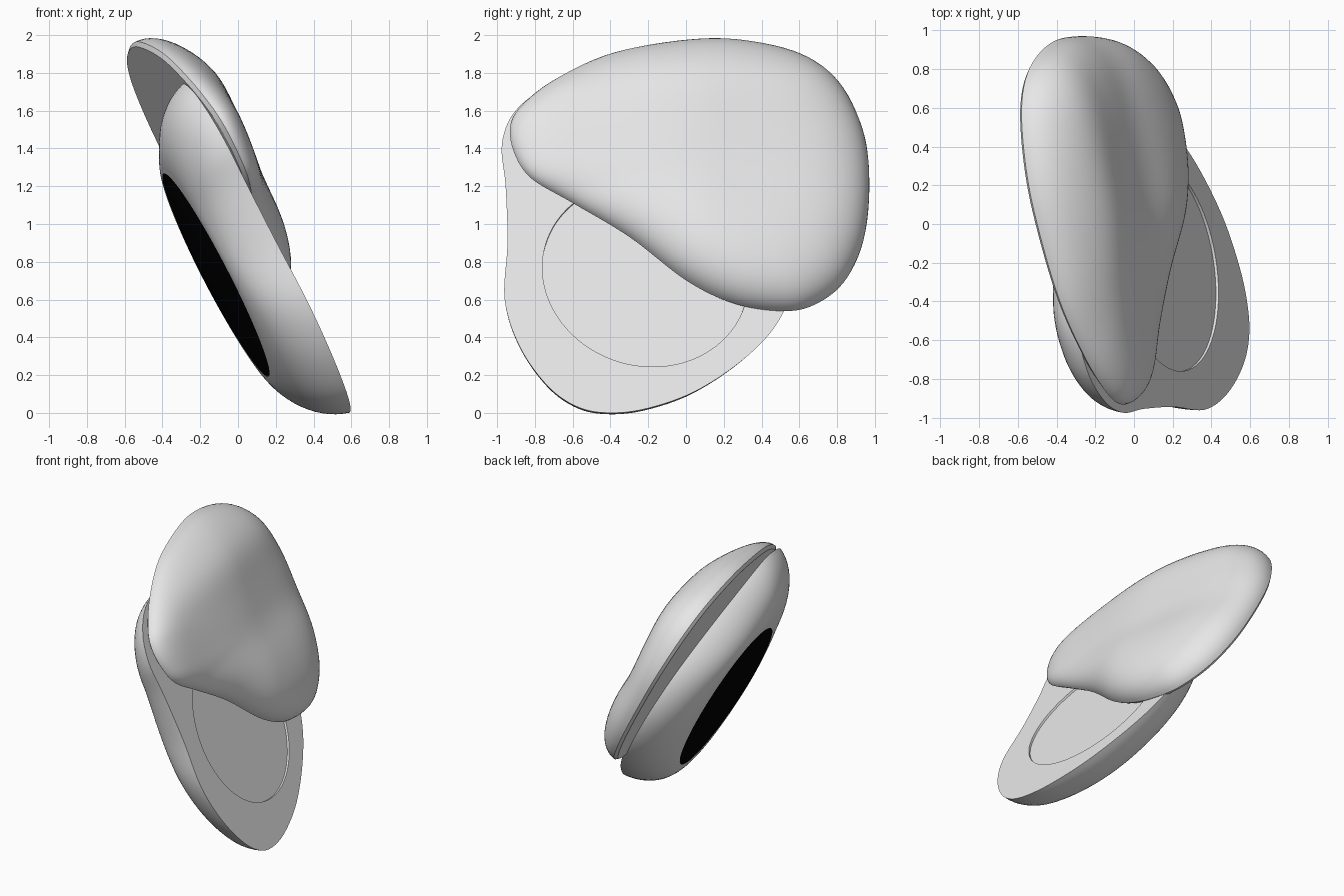
import bpy, bmesh, math
from mathutils import Vector

if "Cube" in bpy.data.objects:
    bpy.data.objects.remove(bpy.data.objects["Cube"])


def material(name, value):
    m = bpy.data.materials.new(name)
    m.diffuse_color = (value, value, value, 1)
    m.use_nodes = True
    m.node_tree.nodes["Principled BSDF"].inputs["Base Color"].default_value = m.diffuse_color
    return m


GREY = material("light grey", 0.8)
BLACK = material("black", 0.0)


def spline(pts, steps=6):
    """Closed Catmull-Rom curve through the given points."""
    out, n = [], len(pts)
    for i in range(n):
        a, b, c, d = (Vector(pts[(i + k) % n]) for k in (-1, 0, 1, 2))
        for k in range(steps):
            t = k / steps
            out.append(0.5 * (2 * b + (c - a) * t + (2 * a - 5 * b + 4 * c - d) * t * t
                              + (3 * b - a - 3 * c + d) * t ** 3))
    return out


def shell(name, outline, centre, normal, offset, side, dome, recess, black_rings=0):
    """Pear-shaped half: flat face (with optional round recess), domed on one side."""
    nrm = Vector(normal).normalized()

    def on_plane(p):
        y, z = p
        return Vector(((offset - normal[1] * y - normal[2] * z) / normal[0], y, z))

    rim = [on_plane(p) for p in spline(outline)]
    c = on_plane(centre)
    out = nrm * side

    def circle(r, depth):
        return [c + (p - c).normalized() * r + out * depth for p in rim]

    # flat face, then the domed back
    if recess:
        rings = [circle(0.02, 0.015), circle(0.3, 0.015), circle(0.55, 0.015),
                 circle(0.551, 0), [p.copy() for p in rim]]
    else:
        rings = [circle(0.02, 0)] + [[c.lerp(p, s) for p in rim] for s in (0.5, 0.975)]
    rings += dome(rim, c, out)
    bm = bmesh.new()
    loops = [[bm.verts.new(p) for p in r] for r in rings]
    n, last = len(rim), len(loops) - 1
    for k in range(last):
        for i in range(n):
            j = (i + 1) % n
            f = bm.faces.new((loops[k][i], loops[k][j], loops[k + 1][j], loops[k + 1][i]))
            f.material_index = int(k >= last - black_rings)
    bm.faces.new(loops[0][::-1])
    bm.faces.new(loops[-1]).material_index = int(black_rings > 0)
    bmesh.ops.recalc_face_normals(bm, faces=bm.faces)
    me = bpy.data.meshes.new(name)
    bm.to_mesh(me)
    bm.free()
    ob = bpy.data.objects.new(name, me)
    bpy.context.collection.objects.link(ob)
    me.materials.append(GREY)
    if black_rings:
        me.materials.append(BLACK)
    bpy.ops.object.select_all(action='DESELECT')
    ob.select_set(True)
    bpy.context.view_layer.objects.active = ob
    bpy.ops.object.shade_smooth_by_angle(angle=math.radians(32))


def lower_dome(rim, c, out):
    """Rounded wall from the pear rim to an oval, closed by a shallow black cap."""
    mid = Vector((-0.117, -0.31, 0.73))
    depth = (mid - c).dot(out)
    mid -= out * depth
    along = Vector((0, 1, 0)) - out * out.y
    along.normalize()

    def oval(p, s=1.0):
        d = (p - c).normalized() * 0.605
        return mid + (d - along * d.dot(along) * 0.22) * s

    rings = []
    for k in range(1, 15):
        u = k / 14
        w = 0.3 * u + 0.7 * (1 - math.cos(u * math.pi / 2))
        rings.append([p.lerp(oval(p), w) + out * depth * math.sin(u * math.pi / 2)
                      for p in rim])
    for s in (0.9, 0.75, 0.55, 0.3, 0.03):
        rings.append([oval(p, s) + out * (depth + 0.045 * (1 - s * s)) for p in rim])
    return rings


def upper_dome(rim, c, out):
    """Full dome, swelling towards the top and thinning towards the narrow end."""
    rings = []
    for k in range(24):
        s = max(math.cos(k / 23 * math.pi / 2), 0.015)
        ring = []
        for p in rim:
            q = c.lerp(p, s)
            h = 0.24 + 0.04 * math.exp(-((q.z - 1.68) / 0.2) ** 2)
            h -= 0.018 * math.exp(-((q.z - 1.18) / 0.17) ** 2)
            t = min(max((0.1 - q.y) / 0.8, 0), 1)
            h -= 0.07 * t * t * (3 - 2 * t)
            ring.append(q + out * (0.02 + h * math.sqrt(1 - s ** 4)))
        rings.append(ring)
    return rings


# lower half (y, z outline seen from the right)
shell("lower_shell",
      [(-.975, 1.42), (-.955, 1.2), (-.945, .9), (-.96, .6), (-.88, .35), (-.73, .14),
       (-.57, .03), (-.4, 0), (-.2, .025), (.05, .115), (.3, .28), (.48, .47),
       (.57, .7), (.55, .95), (.4, 1.2), (.12, 1.42), (-.2, 1.6), (-.5, 1.735),
       (-.75, 1.71), (-.91, 1.59)],
      (-.215, .735), (.88, .14, .455), .458, -1, lower_dome, True, 5)

# upper half, swung round the narrow end
shell("upper_shell",
      [(-.935, 1.5), (-.88, 1.61), (-.7, 1.75), (-.4, 1.885), (0, 1.95), (.3, 1.945),
       (.6, 1.87), (.8, 1.72), (.93, 1.47), (.965, 1.2), (.935, .9), (.83, .68),
       (.67, .56), (.5, .53), (.25, .57), (0, .69), (-.3, .92), (-.6, 1.1),
       (-.82, 1.23), (-.91, 1.36)],
      (.25, 1.25), (.88, .18, .475), .47, 1, upper_dome, False)
